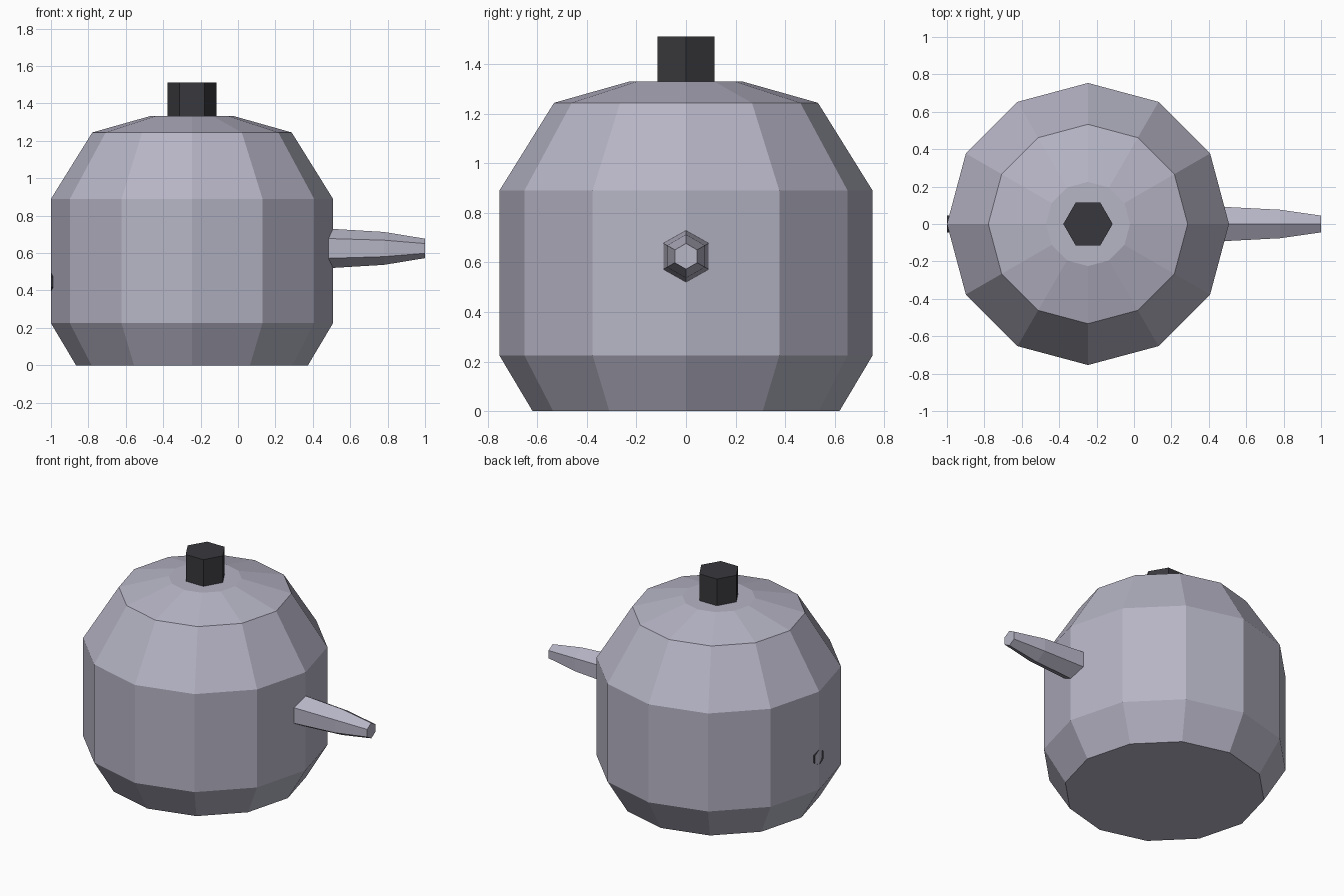
import bpy, math
from mathutils import Vector

if "Cube" in bpy.data.objects:
    bpy.data.objects.remove(bpy.data.objects["Cube"])


def material(name, rgb):
    m = bpy.data.materials.new(name)
    m.diffuse_color = (*rgb, 1)
    m.use_nodes = True
    m.node_tree.nodes["Principled BSDF"].inputs["Base Color"].default_value = m.diffuse_color
    return m


metal = material("lilac grey", (0.47, 0.46, 0.56))
black = material("charcoal", (0.04, 0.04, 0.047))
CX = -0.246  # body axis


def lathe(name, profile, sides, mat, axis="z", centre=(0, 0, 0), caps=(True, True)):
    """Flat-faced rings (radius, position) stacked along z or x."""
    verts, faces = [], []
    for r, p in profile:
        for i in range(sides):
            a = 2 * math.pi * i / sides
            u, v = r * math.cos(a), r * math.sin(a)
            local = Vector((u, v, p)) if axis == "z" else Vector((p, v, u))
            verts.append(local + Vector(centre))
    for k in range(len(profile) - 1):
        for i in range(sides):
            j = (i + 1) % sides
            faces.append((k * sides + i, k * sides + j, (k + 1) * sides + j, (k + 1) * sides + i))
    if caps[0]:
        faces.append(tuple(reversed(range(sides))))
    if caps[1]:
        faces.append(tuple(range(len(verts) - sides, len(verts))))
    if axis == "x":
        faces = [tuple(reversed(f)) for f in faces]
    mesh = bpy.data.meshes.new(name)
    mesh.from_pydata(verts, [], faces)
    mesh.materials.append(mat)
    ob = bpy.data.objects.new(name, mesh)
    bpy.context.collection.objects.link(ob)
    return ob


# twelve-sided pot
lathe("body", [(0.62, 0), (0.754, 0.225), (0.754, 0.89), (0.533, 1.245)], 12, metal,
      centre=(CX, 0, 0), caps=(True, False))
# lid and knob
lathe("lid", [(0.533, 1.245), (0.225, 1.332)], 12, metal, centre=(CX, 0, 0), caps=(False, True))
lathe("knob", [(0.132, 1.32), (0.132, 1.513)], 6, black, centre=(CX, 0, 0))
# tapered hexagonal spout
lathe("spout", [(0.107, 0.46), (0.088, 0.78), (0.052, 1.0)], 6, metal, axis="x",
      centre=(0, 0, 0.625))
# open handle end just breaking through the wall
lathe("handle_stub", [(0.052, -1.0), (0.052, -0.94)], 6, black, axis="x",
      centre=(0, 0, 0.445), caps=(False, False))
